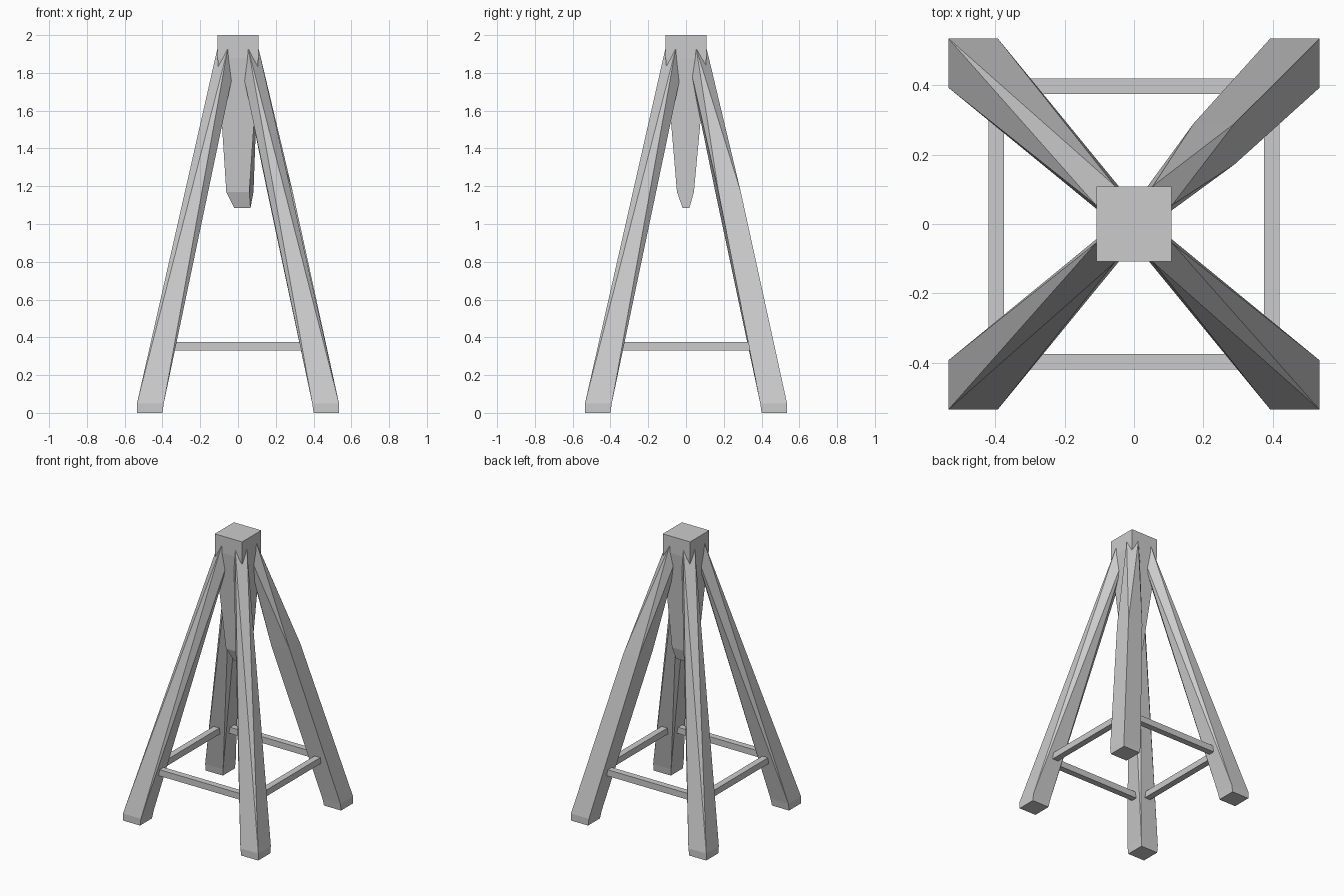
import bpy, bmesh
from math import pi
from mathutils import Matrix

old = bpy.data.objects.get("Cube")
if old:
    bpy.data.objects.remove(old, do_unlink=True)

gray = bpy.data.materials.new("plain_gray")
gray.use_nodes = True
COLOR = (0.6, 0.6, 0.6, 1)
gray.diffuse_color = COLOR
gray.node_tree.nodes["Principled BSDF"].inputs["Base Color"].default_value = COLOR


def loft(name, sections, twist_top=None, angle=0):
    """Four-cornered rings joined in order; twist_top is a last ring turned by half a side."""
    bm = bmesh.new()
    rings = [[bm.verts.new(p) for p in s] for s in sections]
    for a, b in zip(rings, rings[1:]):
        for i in range(4):
            j = (i + 1) % 4
            bm.faces.new((a[i], a[j], b[j], b[i]))
    bm.faces.new(rings[0][::-1])
    last = rings[-1]
    if twist_top:
        top = [bm.verts.new(p) for p in twist_top]
        for i in range(4):
            j = (i + 1) % 4
            bm.faces.new((last[i], last[j], top[i]))
            bm.faces.new((last[j], top[j], top[i]))
        last = top
    bm.faces.new(last)
    bm.transform(Matrix.Rotation(angle, 4, "Z"))
    bmesh.ops.recalc_face_normals(bm, faces=bm.faces)
    mesh = bpy.data.meshes.new(name)
    bm.to_mesh(mesh)
    bm.free()
    mesh.materials.append(gray)
    obj = bpy.data.objects.new(name, mesh)
    bpy.context.collection.objects.link(obj)
    return obj


def rect(x0, x1, y0, y1, z):
    return [(x1, y0, z), (x1, y1, z), (x0, y1, z), (x0, y0, z)]


# Splayed legs: square feet turning into a diamond under the head block
foot = [rect(0.4, 0.535, 0.4, 0.535, 0), rect(0.393, 0.535, 0.393, 0.535, 0.05)]
knee = [(0.29, 0.172, 1.17), (0.29, 0.29, 1.17), (0.172, 0.29, 1.17), (0.155, 0.155, 1.17)]
diamond = [(0.11, 0.055, 1.925), (0.055, 0.11, 1.925), (0, 0.055, 1.925), (0.055, 0, 1.925)]
for k, side in enumerate(("back_left", "back_right", "front_right", "front_left")):
    rings = foot + [knee] if side == "back_left" else foot
    loft(side + "_leg", rings, diamond, k * pi / 2)

# Rails between the legs
for k, side in enumerate(("back", "right", "front", "left")):
    rail = [rect(-0.36, 0.36, 0.375, 0.42, z) for z in (0.33, 0.375)]
    loft(side + "_rail", rail, angle=k * pi / 2)

# Head block with the tapered post hanging below it
tip = rect(-0.02, 0.066, -0.018, 0.018, 1.085)
waist = [(0.06, -0.048, 1.17), (0.082, 0.042, 1.17), (-0.04, 0.042, 1.17), (-0.062, -0.048, 1.17)]
head = [rect(-0.108, 0.108, -0.108, 0.108, z) for z in (1.88, 2)]
loft("head_block_and_post", [tip, waist] + head)
